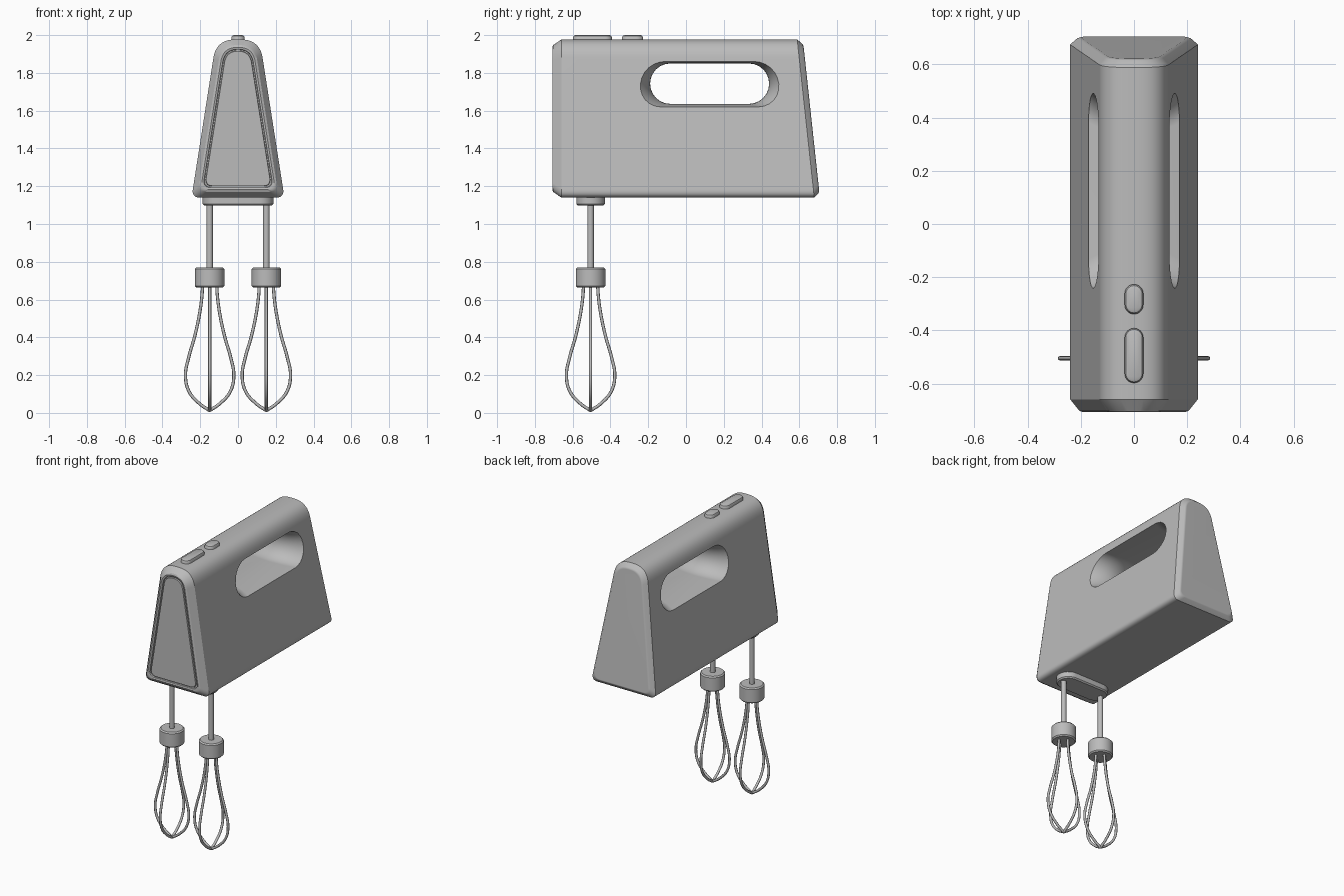
import bpy, bmesh, math
from mathutils import Vector

if "Cube" in bpy.data.objects:
    bpy.data.objects.remove(bpy.data.objects["Cube"])

grey = bpy.data.materials.new("plain grey")
grey.diffuse_color = (0.5, 0.5, 0.5, 1)
grey.use_nodes = True
grey.node_tree.nodes["Principled BSDF"].inputs["Base Color"].default_value = grey.diffuse_color


def select(ob):
    bpy.ops.object.select_all(action='DESELECT')
    ob.select_set(True)
    bpy.context.view_layer.objects.active = ob


def smooth(ob, angle=32):
    select(ob)
    bpy.ops.object.shade_smooth_by_angle(angle=math.radians(angle))


def loft(name, rings):
    """Skin a list of equal-length closed rings and cap both ends."""
    bm = bmesh.new()
    vs = [[bm.verts.new(p) for p in r] for r in rings]
    n = len(rings[0])
    for a, b in zip(vs, vs[1:]):
        for i in range(n):
            j = (i + 1) % n
            bm.faces.new((a[i], a[j], b[j], b[i]))
    bm.faces.new(vs[0])
    bm.faces.new(vs[-1])
    bmesh.ops.recalc_face_normals(bm, faces=bm.faces)
    me = bpy.data.meshes.new(name)
    bm.to_mesh(me)
    bm.free()
    me.materials.append(grey)
    ob = bpy.data.objects.new(name, me)
    bpy.context.collection.objects.link(ob)
    return ob


def stadium(a, b, n=12):
    """Pill outline, half-length a along u, half-height b along v."""
    pts = []
    for s in (1, -1):
        for i in range(n + 1):
            t = -math.pi / 2 + math.pi * i / n
            pts.append((s * (a - b + b * math.cos(t)), s * b * math.sin(t)))
    return pts


def section(d):
    """Rounded trapezoid body outline in x, z, inset by d."""
    wb, wt, zb, zt = 0.246 - 1.15 * d, 0.115 - 0.86 * d, 1.14 + d, 1.977 - d
    corners = [(wb, zb, 0.045), (wt, zt, 0.1 - 0.6 * d),
               (-wt, zt, 0.1 - 0.6 * d), (-wb, zb, 0.045)]
    pts = []
    for i, (x, z, r) in enumerate(corners):
        c = Vector((x, z))
        p = Vector(corners[i - 1][:2]) - c
        q = Vector(corners[(i + 1) % 4][:2]) - c
        p, q = c + p.normalized() * r, c + q.normalized() * r
        for k in range(11):
            t = k / 10
            pts.append(p * (1 - t) ** 2 + c * 2 * t * (1 - t) + q * t * t)
    return pts


# Body: chamfered front with grooved panel, leaning back
rings = [[(x, y, z) for x, z in section(d)] for d, y in (
    (0.062, -0.705), (0.060, -0.696), (0.054, -0.696), (0.052, -0.705),
    (0.042, -0.708), (0.030, -0.703), (0.0, -0.66))]
for d, off in ((0.0, 0.03), (0.022, 0.006), (0.034, 0.0)):
    rings.append([(x, 0.709 - 0.108 * (z - 1.14) - off, z) for x, z in section(d)])
body = loft("mixer_body", rings)

# Grip opening: pill-shaped, flaring out toward both sides
rings = []
for k in range(-10, 11):
    x = 0.025 * k
    f = 0.05 * (x / 0.15) ** 2
    rings.append([(x, 0.125 + u, 1.743 + v)
                  for u, v in stadium(0.315 + f, 0.107 + 0.25 * f)])
cutter = loft("grip_cutter", rings)
cutter.hide_render = True
mod = body.modifiers.new("grip", 'BOOLEAN')
mod.operation = 'DIFFERENCE'
mod.solver = 'EXACT'
mod.object = cutter
select(body)
bpy.ops.object.modifier_apply(modifier=mod.name)
bpy.data.objects.remove(cutter)
smooth(body)
body.modifiers.new("even_shading", 'WEIGHTED_NORMAL').keep_sharp = True

# Buttons on top
for name, y, a, top_inset in (("speed_switch", -0.495, 0.103, 0.012),
                              ("eject_button", -0.283, 0.056, 0.014)):
    rings = [[(v, y + u, z) for u, v in stadium(a - d, 0.035 - d)]
             for d, z in ((0, 1.95), (0, 1.988), (top_inset * 0.35, 1.996), (top_inset, 2.0))]
    smooth(loft(name, rings))

# Beater socket plate underneath
rings = [[(u, -0.505 + v, z) for u, v in stadium(0.188 - d, 0.076 - d)]
         for d, z in ((0.008, 1.098), (0, 1.106), (0, 1.16))]
smooth(loft("beater_socket", rings))


def lathe(name, x, profile, n=32):
    rings = [[(x + r * math.cos(2 * math.pi * i / n),
               -0.505 + r * math.sin(2 * math.pi * i / n), z) for i in range(n)]
             for r, z in profile]
    smooth(loft(name, rings))


# Two beaters: shaft, hub and four bowed wires each
WIRE = [(0.037, 0.69), (0.040, 0.63), (0.051, 0.54), (0.078, 0.41), (0.112, 0.29),
        (0.128, 0.20), (0.110, 0.115), (0.055, 0.05), (0.0, 0.012)]
for side, x in (("left", -0.15), ("right", 0.15)):
    lathe(side + "_shaft", x, [(0.017, 0.75), (0.017, 1.12)], 20)
    lathe(side + "_hub", x, [(0.070, 0.664), (0.078, 0.672), (0.078, 0.762), (0.070, 0.770)])
    cu = bpy.data.curves.new(side + "_whisk", 'CURVE')
    cu.dimensions = '3D'
    cu.bevel_depth = 0.0085
    cu.bevel_resolution = 2
    cu.resolution_u = 6
    cu.use_fill_caps = True
    for k in range(4):
        c, s = round(math.cos(k * math.pi / 2)), round(math.sin(k * math.pi / 2))
        sp = cu.splines.new('BEZIER')
        sp.bezier_points.add(len(WIRE) - 1)
        for bp, (r, z) in zip(sp.bezier_points, WIRE):
            bp.co = (x + r * c, -0.505 + r * s, z)
            bp.handle_left_type = bp.handle_right_type = 'AUTO'
    cu.materials.append(grey)
    whisk = bpy.data.objects.new(side + "_whisk", cu)
    bpy.context.collection.objects.link(whisk)
    select(whisk)
    bpy.ops.object.convert(target='MESH')
    smooth(bpy.context.object, 60)
